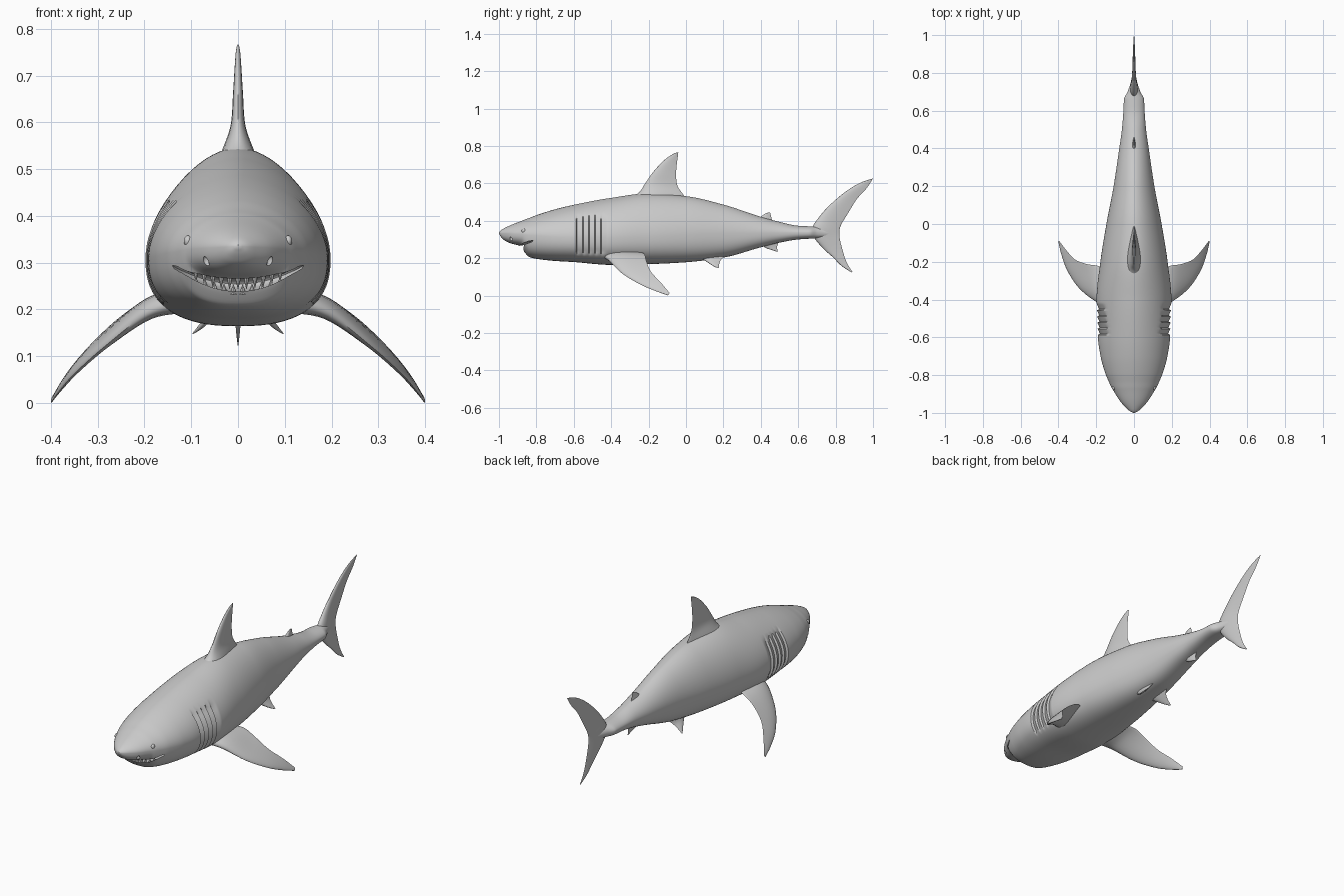
import bpy, bmesh, math
from mathutils import Vector

if "Cube" in bpy.data.objects:
    bpy.data.objects.remove(bpy.data.objects["Cube"])


def finish(ob, angle=35):
    bpy.ops.object.select_all(action='DESELECT')
    ob.select_set(True)
    bpy.context.view_layer.objects.active = ob
    bpy.ops.object.shade_smooth_by_angle(angle=math.radians(angle))


def loft(name, rings):
    """Skin a list of equal-length point rings and cap both ends."""
    bm = bmesh.new()
    vs = [[bm.verts.new(p) for p in r] for r in rings]
    n = len(vs[0])
    for a, b in zip(vs, vs[1:]):
        for i in range(n):
            j = (i + 1) % n
            bm.faces.new((a[i], a[j], b[j], b[i]))
    bm.faces.new(vs[0])
    bm.faces.new(vs[-1])
    bmesh.ops.recalc_face_normals(bm, faces=bm.faces)
    me = bpy.data.meshes.new(name)
    bm.to_mesh(me)
    bm.free()
    ob = bpy.data.objects.new(name, me)
    bpy.context.collection.objects.link(ob)
    return ob


def ellipsoid(name, loc, radii, bend=0.0):
    bpy.ops.mesh.primitive_uv_sphere_add(segments=32, ring_count=16, radius=1)
    ob = bpy.context.object
    ob.name = name
    for v in ob.data.vertices:
        p = Vector([l + c * r for l, c, r in zip(loc, v.co, radii)])
        p.z += bend * p.x * p.x
        v.co = p
    return ob


# body profile: y, top z, bottom z, half width, z of widest point
PROFILE = [
    (-1.0, .338, .332, .004, .335), (-.992, .347, .317, .02, .334),
    (-.975, .358, .298, .04, .333), (-.94, .375, .280, .072, .331),
    (-.88, .399, .262, .110, .328), (-.865, .405, .235, .119, .326),
    (-.84, .414, .207, .131, .323), (-.79, .433, .195, .152, .320),
    (-.7, .461, .185, .177, .314), (-.6, .485, .179, .191, .310),
    (-.4, .522, .164, .198, .310), (-.2, .546, .168, .178, .315),
    (0, .531, .178, .146, .325), (.2, .486, .203, .108, .333),
    (.4, .421, .258, .078, .335), (.5, .394, .283, .064, .336),
    (.6, .373, .300, .056, .337), (.66, .370, .304, .053, .337),
    (.7, .368, .307, .034, .336), (.74, .362, .312, .020, .335),
    (.8, .350, .325, .005, .335)]


def slope(i, k):
    # limited tangent, so the curves never overshoot
    P = PROFILE
    d = [(P[j + 1][k] - P[j][k]) / (P[j + 1][0] - P[j][0])
         for j in (i - 1, i) if 0 <= j < len(P) - 1]
    if len(d) == 1:
        return d[0]
    return 2 * d[0] * d[1] / (d[0] + d[1]) if d[0] * d[1] > 0 else 0


def section(y):
    i = max(j for j in range(len(PROFILE) - 1) if PROFILE[j][0] <= y + 1e-9)
    a, b = PROFILE[i], PROFILE[i + 1]
    h = b[0] - a[0]
    t = (y - a[0]) / h
    return [(2*t**3 - 3*t*t + 1) * a[k] + (3*t*t - 2*t**3) * b[k]
            + h * (t**3 - 2*t*t + t) * slope(i, k) + h * (t**3 - t*t) * slope(i + 1, k)
            for k in range(1, 5)]


def gill_depth(y, z):
    # five overlapping flaps on each flank
    if not -.585 < y < -.42:
        return 0
    f = ((y + .585) / .033) % 1
    m = min(1, max(0, (z - .215) / .02)) * min(1, max(0, (.43 - z) / .02))
    return .013 * (1 - f) * m


def body_ring(y, n=72):
    top, bot, w, cz = section(y)
    ring = []
    for i in range(n):
        a = 2 * math.pi * i / n
        c, s = math.cos(a), math.sin(a)
        e = 2 / 1.8 if s > 0 else 2 / 2.5
        x = w * math.copysign(abs(c) ** e, c)
        z = cz + (top - cz if s > 0 else cz - bot) * math.copysign(abs(s) ** e, s)
        if abs(x) > .05:
            x -= math.copysign(gill_depth(y, z), x)
        ring.append((x, y, z))
    return ring


N = 320
body = loft("body", [body_ring(-1 + 1.8 * (i / N) ** 1.15) for i in range(N + 1)])

# mouth and nostrils cut out of the head
cutters = [ellipsoid("mouth_cutter", (0, -.80, .254), (.142, .11, .02), 2.0)]
for s in (-1, 1):
    cutters.append(ellipsoid("nostril_cutter", (s * .068, -.935, .302), (.008, .008, .013)))
for c in cutters:
    m = body.modifiers.new("cut", 'BOOLEAN')
    m.operation, m.solver, m.object = 'DIFFERENCE', 'EXACT', c
    c.hide_render = True
    bpy.context.view_layer.objects.active = body
    bpy.ops.object.modifier_apply(modifier=m.name)
    bpy.data.objects.remove(c)
finish(body)

# teeth along both jaws
for jaw, count, size in (("upper", 11, .034), ("lower", 10, .022)):
    for i in range(count):
        x = (i / (count - 1) - .5) * .18
        up = jaw == "lower"
        z = (.232 if up else .275) + 2 * x * x + (.5 if up else -.5) * size
        bpy.ops.mesh.primitive_cone_add(
            vertices=8, radius1=.0085, radius2=0, depth=size,
            location=(x, -.858 + 3.5 * x * x, z), rotation=(0 if up else math.pi, 0, 0))
        bpy.context.object.name = jaw + "_tooth"
        finish(bpy.context.object)

# eyes
for s in (-1, 1):
    finish(ellipsoid("eye", (s * .107, -.868, .346), (.009, .011, .012)))


def fin(name, stations, side=1, steps=6, n=24):
    """Stations: leading point xyz, trailing point xyz, half thickness."""
    S = [stations[0]] + stations + [stations[-1]]
    rows = []
    for i in range(1, len(S) - 2):
        for q in range(steps + (i == len(S) - 3)):
            t = q / steps
            rows.append([.5 * (2*b + (c - a)*t + (2*a - 5*b + 4*c - d)*t*t
                               + (3*b - a - 3*c + d)*t**3)
                         for a, b, c, d in zip(*S[i - 1:i + 3])])
    rings = []
    for i, r in enumerate(rows):
        lo, hi = rows[max(0, i - 1)], rows[min(len(rows) - 1, i + 1)]
        lead, trail = Vector(r[:3]), Vector(r[3:6])
        span = Vector(hi[:3]) + Vector(hi[3:6]) - Vector(lo[:3]) - Vector(lo[3:6])
        nor = (trail - lead).cross(span).normalized()
        ring = []
        for k in range(n):
            a = 2 * math.pi * k / n
            c = (1 - math.cos(a)) / 2
            p = lead.lerp(trail, c) + nor * (r[6] * 1.3 * math.sin(a) * (1 - .8 * c))
            ring.append((p.x * side, p.y, p.z))
        rings.append(ring)
    finish(loft(name, rings), 50)


def upright(rows):
    return [(0, a, b, 0, c, d, t) for a, b, c, d, t in rows]


fin("dorsal_fin", upright([
    (-.31, .51, .01, .50, .055), (-.25, .552, -.015, .54, .034),
    (-.218, .60, -.045, .585, .017), (-.172, .665, -.053, .64, .012),
    (-.115, .725, -.05, .695, .008), (-.072, .755, -.044, .742, .005),
    (-.046, .766, -.041, .764, .002)]))

fin("tail_fin", upright([
    (.997, .625, 1.0, .626, .001), (.93, .602, .966, .574, .005),
    (.85, .553, .913, .515, .008), (.765, .48, .86, .43, .011),
    (.708, .415, .832, .383, .016), (.675, .36, .82, .345, .022),
    (.685, .31, .823, .30, .019), (.735, .25, .838, .24, .012),
    (.785, .205, .855, .187, .008), (.83, .16, .876, .147, .005),
    (.886, .123, .891, .126, .001)]))

fin("second_dorsal_fin", upright([
    (.38, .405, .465, .39, .014), (.405, .425, .457, .415, .008),
    (.425, .439, .453, .432, .004), (.445, .445, .45, .443, .001)]))

fin("anal_fin", upright([
    (.40, .275, .50, .30, .014), (.425, .255, .488, .265, .008),
    (.46, .243, .488, .247, .004), (.487, .234, .491, .236, .001)]))

for s in (-1, 1):
    fin("pectoral_fin", [
        (.12, -.45, .215, .12, -.25, .235, .032), (.195, -.415, .19, .19, -.222, .222, .022),
        (.286, -.344, .12, .25, -.212, .185, .013), (.35, -.25, .062, .312, -.188, .128, .009),
        (.382, -.165, .025, .36, -.137, .072, .006), (.399, -.097, .001, .397, -.088, .014, .002)], s)
    fin("pelvic_fin", [
        (.04, .06, .21, .04, .215, .22, .018), (.06, .105, .185, .055, .188, .192, .01),
        (.08, .14, .162, .075, .178, .17, .006), (.097, .168, .147, .097, .175, .149, .001)], s)
